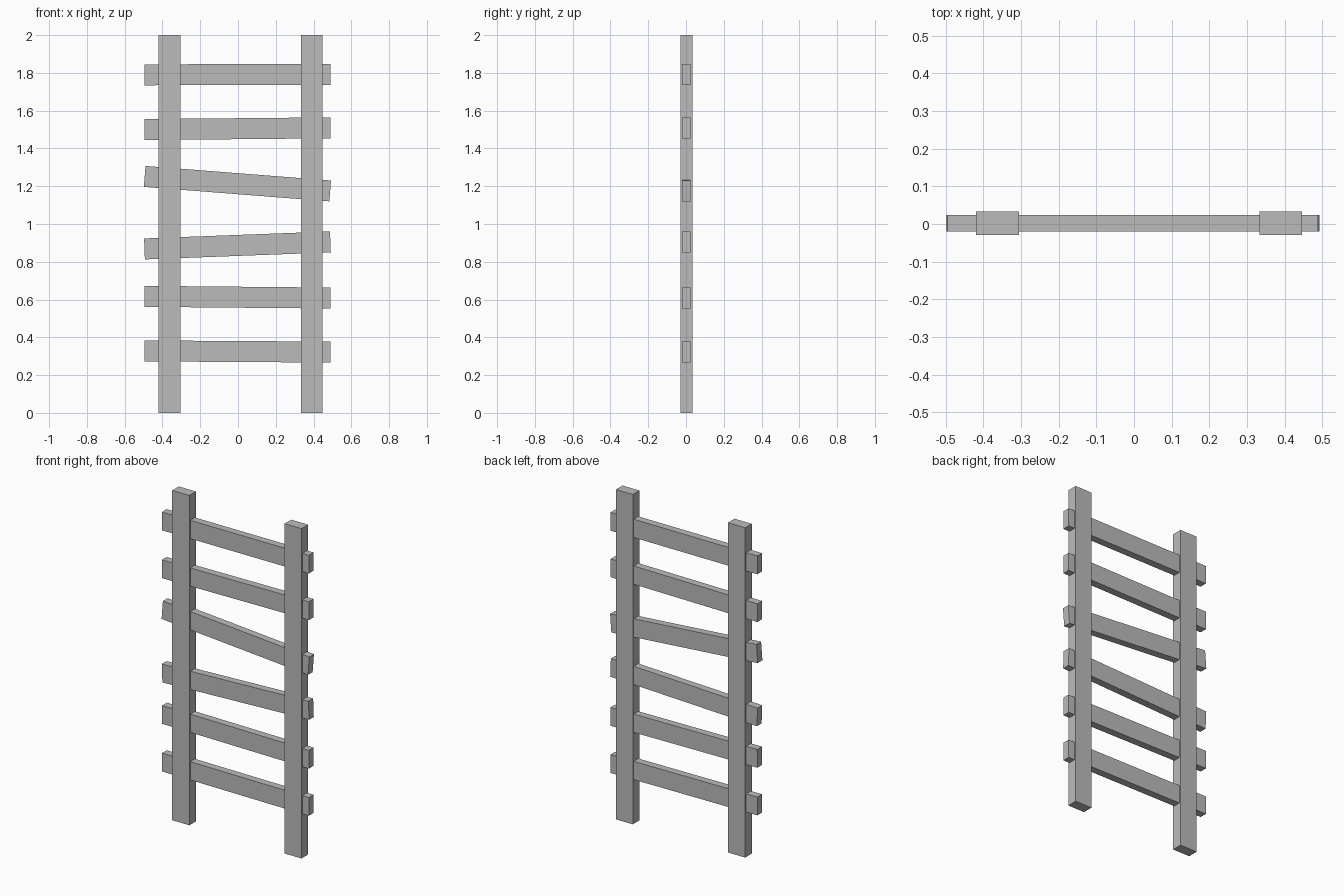
import bpy
import math

cube = bpy.data.objects.get("Cube")
if cube:
    bpy.data.objects.remove(cube, do_unlink=True)

grey = bpy.data.materials.new("plain_grey")
grey.use_nodes = True
colour = (0.5, 0.5, 0.5, 1)
grey.diffuse_color = colour
grey.node_tree.nodes["Principled BSDF"].inputs["Base Color"].default_value = colour


def beam(name, centre, size, tilt=0.0):
    """Box of the given size, tilted about the front-back axis."""
    bpy.ops.mesh.primitive_cube_add(size=1, location=centre)
    obj = bpy.context.object
    obj.name = name
    obj.data.name = name
    for v in obj.data.vertices:
        v.co = [c * s for c, s in zip(v.co, size)]
    obj.rotation_euler.y = -tilt
    obj.data.materials.append(grey)


# Upright posts
beam("right_post", (-0.363, 0.002, 1), (0.115, 0.063, 2))
beam("left_post", (0.39, 0.002, 1), (0.113, 0.063, 2))

# Uneven rungs: centre height at the right end and at the left end
rungs = [(0.328, 0.322), (0.617, 0.608), (0.868, 0.905),
         (1.252, 1.175), (1.5, 1.509), (1.79, 1.791)]
length = 0.985
for i, (z_right, z_left) in enumerate(rungs, 1):
    tilt = math.atan2(z_left - z_right, length)
    beam(f"rung_{i}", (-0.003, 0.002, (z_right + z_left) / 2),
         (length, 0.045, 0.111), tilt)
